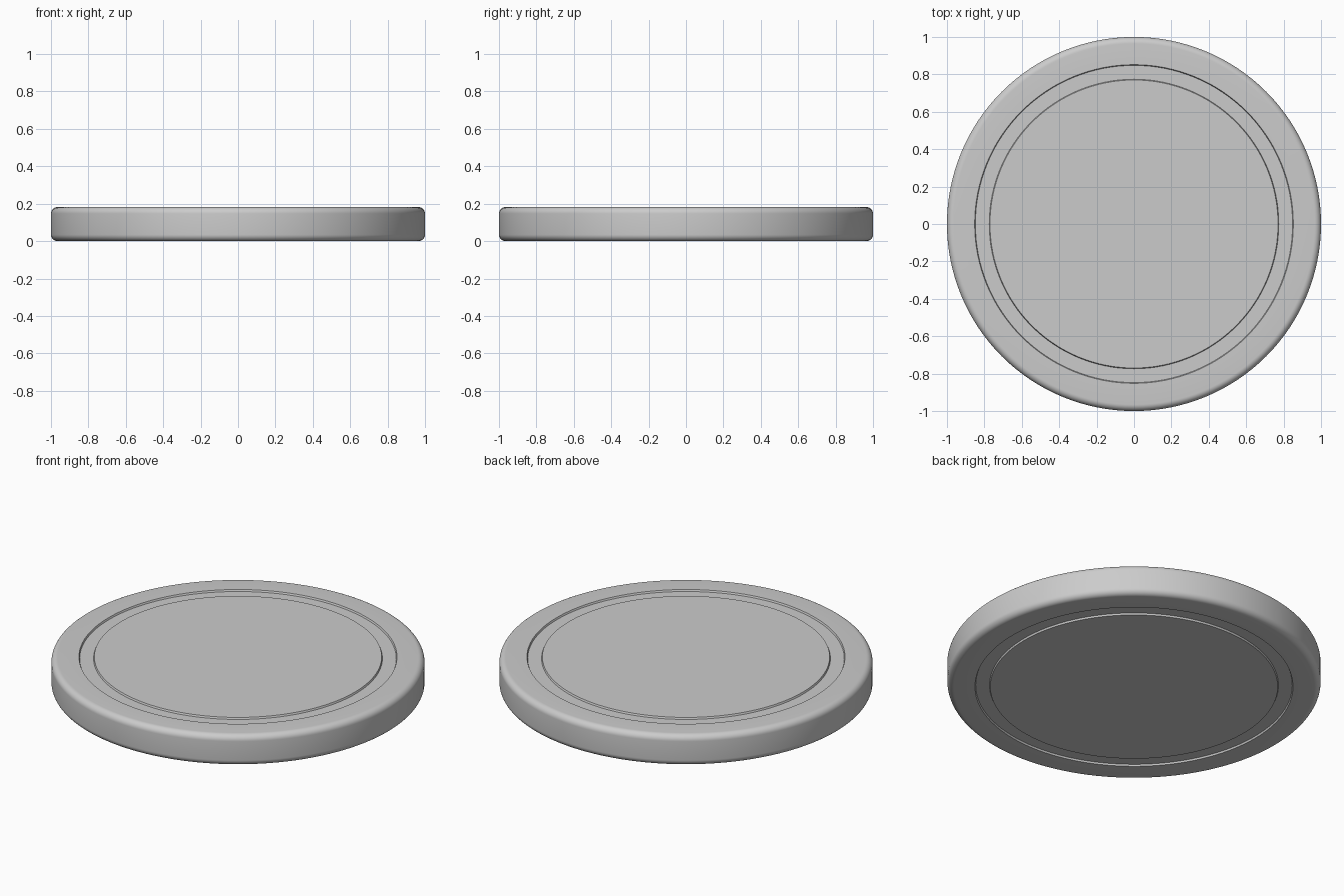
import bpy, bmesh, math

if "Cube" in bpy.data.objects:
    bpy.data.objects.remove(bpy.data.objects["Cube"])

R, H = 1.0, 0.182        # radius and thickness
BEVEL = 0.035            # rounded rim
G_IN, G_OUT, G_DEPTH = 0.77, 0.852, 0.01   # ring groove on both faces
SEGMENTS = 128

# Upper half of the profile, from the centre out to the rim
half = [(0, H / 2), (G_IN, H / 2), (G_IN + 0.004, H / 2 - G_DEPTH),
        (G_OUT - 0.004, H / 2 - G_DEPTH), (G_OUT, H / 2)]
for i in range(9):
    a = math.pi / 2 * (1 - i / 8)
    half.append((R - BEVEL + BEVEL * math.cos(a), H / 2 - BEVEL + BEVEL * math.sin(a)))

# Mirror it for the underside
profile = half + [(r, -z) for r, z in reversed(half)]

# Spin the profile into the disc
bm = bmesh.new()
verts = [bm.verts.new((r, 0, z + H / 2)) for r, z in profile]
edges = [bm.edges.new(pair) for pair in zip(verts, verts[1:])]
bmesh.ops.spin(bm, geom=verts + edges, cent=(0, 0, 0), axis=(0, 0, 1),
               angle=2 * math.pi, steps=SEGMENTS)
bmesh.ops.remove_doubles(bm, verts=bm.verts, dist=1e-4)
bmesh.ops.recalc_face_normals(bm, faces=bm.faces)

mesh = bpy.data.meshes.new("grooved_disc")
bm.to_mesh(mesh)
bm.free()
disc = bpy.data.objects.new("grooved_disc", mesh)
bpy.context.collection.objects.link(disc)

# Smooth rim with crisp groove edges
bpy.context.view_layer.objects.active = disc
disc.select_set(True)
bpy.ops.object.shade_smooth_by_angle(angle=math.radians(35))
